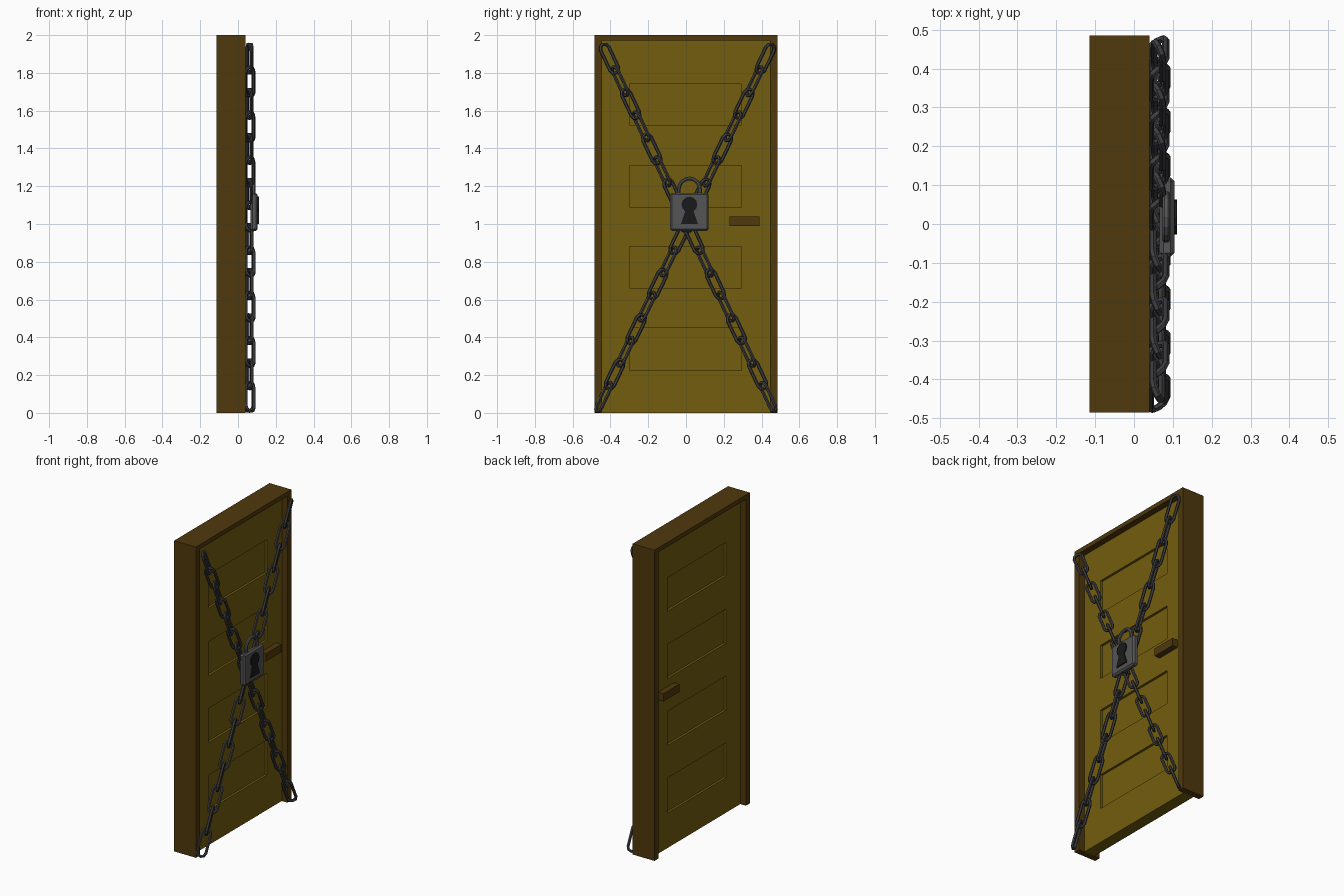
import bpy, bmesh, math
from mathutils import Matrix, Vector

if "Cube" in bpy.data.objects:
    bpy.data.objects.remove(bpy.data.objects["Cube"])


def material(name, color):
    m = bpy.data.materials.new(name)
    m.diffuse_color = (*color, 1)
    m.use_nodes = True
    m.node_tree.nodes["Principled BSDF"].inputs["Base Color"].default_value = m.diffuse_color
    return m


OLIVE = material("door_wood", (0.17, 0.11, 0.004))
BROWN = material("frame_wood", (0.08, 0.04, 0.004))
STEEL = material("dark_steel", (0.05, 0.05, 0.055))
GREY = material("lock_steel", (0.09, 0.09, 0.09))
BLACK = material("keyhole_black", (0.01, 0.01, 0.01))


def finish(name, bm, mat):
    bmesh.ops.recalc_face_normals(bm, faces=bm.faces)
    me = bpy.data.meshes.new(name)
    bm.to_mesh(me)
    bm.free()
    me.materials.append(mat)
    ob = bpy.data.objects.new(name, me)
    bpy.context.collection.objects.link(ob)
    return ob


def prism(name, pts, x0, x1, mat):
    """Extrude a (y, z) outline from x0 to x1."""
    bm = bmesh.new()
    f = bm.faces.new([bm.verts.new((x0, y, z)) for y, z in pts])
    ext = bmesh.ops.extrude_face_region(bm, geom=[f])["geom"]
    bmesh.ops.translate(bm, vec=(x1 - x0, 0, 0),
                        verts=[v for v in ext if isinstance(v, bmesh.types.BMVert)])
    return finish(name, bm, mat)


def rect(y0, y1, z0, z1):
    return [(y0, z0), (y1, z0), (y1, z1), (y0, z1)]


def tube(bm, path, r, sides, closed, matrix):
    """Sweep a round section along a path lying in the local YZ plane."""
    n = len(path)
    rings = []
    for i, p in enumerate(path):
        a = path[(i - 1) % n] if closed or i > 0 else p
        b = path[(i + 1) % n] if closed or i < n - 1 else p
        t = Vector((0, b[0] - a[0], b[1] - a[1])).normalized()
        side = t.cross(Vector((1, 0, 0)))
        ring = []
        for k in range(sides):
            q = 2 * math.pi * (k + 0.5) / sides
            off = side * (r * math.cos(q)) + Vector((r * math.sin(q), 0, 0))
            ring.append(bm.verts.new(matrix @ (Vector((0, p[0], p[1])) + off)))
        rings.append(ring)
    for i in range(n if closed else n - 1):
        a, b = rings[i], rings[(i + 1) % n]
        for k in range(sides):
            j = (k + 1) % sides
            bm.faces.new((a[k], a[j], b[j], b[k]))
    if not closed:
        bm.faces.new(rings[0])
        bm.faces.new(rings[-1])


def arc(r, z, a0, a1, n):
    return [(r * math.cos(a0 + (a1 - a0) * i / n), z + r * math.sin(a0 + (a1 - a0) * i / n))
            for i in range(n + 1)]


# Frame: two jambs and a head
W, I = 0.485, 0.445
prism("door_frame", [(-W, 0), (-I, 0), (-I, 1.972), (I, 1.972), (I, 0), (W, 0), (W, 2), (-W, 2)],
      -0.115, 0.04, BROWN)

# Door leaf with four recessed panels on each face
bm = bmesh.new()
bmesh.ops.create_cube(bm, size=1, matrix=Matrix.Translation((-0.0375, 0, 0.986))
                      @ Matrix.Diagonal((0.075, 2 * I, 1.972, 1)))
panels = [(0.225, 0.45), (0.66, 0.88), (1.09, 1.31), (1.525, 1.74)]
cuts = [((0, y, 0), (0, 1, 0)) for y in (-0.3, 0.295)]
cuts += [((0, 0, z), (0, 0, 1)) for p in panels for z in p]
for co, no in cuts:
    bmesh.ops.bisect_plane(bm, geom=bm.verts[:] + bm.edges[:] + bm.faces[:], plane_co=co, plane_no=no)
bm.normal_update()
faces = []
for f in bm.faces:
    c = f.calc_center_median()
    if abs(f.normal.x) > 0.9 and abs(c.y) < 0.29 and any(a < c.z < b for a, b in panels):
        faces.append(f)
for f in bmesh.ops.extrude_discrete_faces(bm, faces=faces)["faces"]:
    d = -0.015 if f.calc_center_median().x > -0.0375 else 0.015
    bmesh.ops.translate(bm, vec=(d, 0, 0), verts=f.verts[:])
finish("door_leaf", bm, OLIVE)

# Handles on both faces
prism("front_handle", rect(0.23, 0.39, 0.99, 1.04), 0, 0.038, BROWN)
prism("back_handle", rect(0.23, 0.39, 0.99, 1.04), -0.113, -0.075, BROWN)

# Two crossing chains of alternately turned links
R, H = 0.026, 0.058
link = arc(R, H, 0, math.pi, 4) + arc(R, -H, math.pi, 2 * math.pi, 4)
COUNT = 16
for name, y0, y1, lift in (("chain_a", -0.405, 0.435, 0.0), ("chain_b", 0.42, -0.435, 0.003)):
    bm = bmesh.new()
    top, bottom = Vector((0.06 + lift, y0, 1.875)), Vector((0.06 + lift, y1, 0.085))
    tilt = math.atan2(y1 - y0, top.z - bottom.z)
    for i in range(COUNT):
        turn = math.radians(25 if i % 2 == 0 else -55)
        m = (Matrix.Translation(top.lerp(bottom, i / (COUNT - 1)))
             @ Matrix.Rotation(tilt, 4, 'X') @ Matrix.Rotation(turn, 4, 'Z'))
        tube(bm, link, 0.0095, 6, True, m)
    finish(name, bm, STEEL)

# Padlock body with chamfered edges
LY = 0.018
body = prism("padlock_body", rect(LY - 0.102, LY + 0.102, 0.963, 1.165), 0.066, 0.104, GREY)
bev = body.modifiers.new("bevel", 'BEVEL')
bev.width, bev.segments = 0.01, 1

# Shackle
bm = bmesh.new()
path = [(0.056, 1.15)] + arc(0.056, 1.185, 0, math.pi, 8) + [(-0.056, 1.15)]
tube(bm, path, 0.011, 8, False, Matrix.Translation((0.083, LY, 0)))
finish("padlock_shackle", bm, GREY)

# Keyhole
hole = arc(0.042, 1.103, math.radians(-58), math.radians(238), 10)
hole += [(-0.045, 1.0), (0.045, 1.0)]
prism("keyhole", [(y + LY, z) for y, z in hole], 0.1, 0.111, BLACK)
